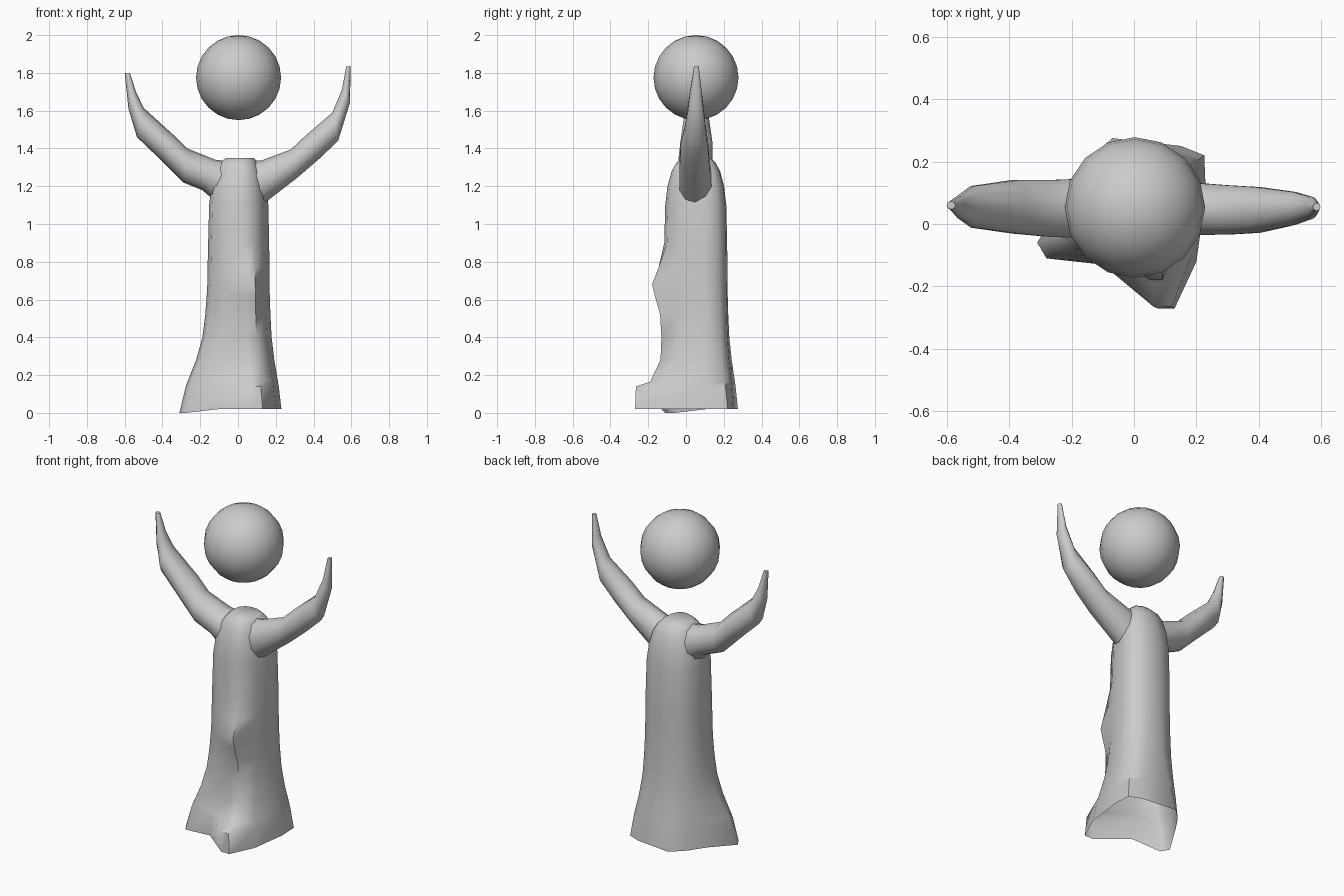
import bpy, bmesh
from math import sin, cos, pi
from mathutils import Vector

if "Cube" in bpy.data.objects:
    bpy.data.objects.remove(bpy.data.objects["Cube"])


def loft(name, rings, caps, angle=60):
    bm = bmesh.new()
    loops = [[bm.verts.new(p) for p in ring] for ring in rings]
    n = len(rings[0])
    for a, b in zip(loops, loops[1:]):
        for i in range(n):
            j = (i + 1) % n
            bm.faces.new((a[i], a[j], b[j], b[i]))
    for k in caps:
        bm.faces.new(loops[k])
    bmesh.ops.recalc_face_normals(bm, faces=bm.faces)
    me = bpy.data.meshes.new(name)
    bm.to_mesh(me)
    bm.free()
    ob = bpy.data.objects.new(name, me)
    bpy.context.collection.objects.link(ob)
    me.shade_smooth()
    bpy.ops.object.select_all(action='DESELECT')
    ob.select_set(True)
    bpy.context.view_layer.objects.active = ob
    bpy.ops.object.shade_smooth_by_angle(angle=angle * pi / 180)
    return ob


# Robe: hem outline blends into the torso outline (counter-clockwise from the right)
hem = [(.23, .10), (.225, .22), (.15, .25), (-.07, .275), (-.15, .20), (-.21, .11),
       (-.31, -.06), (-.28, -.11), (-.10, -.13), (.075, -.19), (.13, -.19), (.20, -.12)]
torso = [(.165, .10), (.155, .17), (.08, .212), (0, .218), (-.09, .20), (-.145, .13),
         (-.158, .03), (-.14, -.05), (-.07, -.095), (.02, -.115), (.09, -.10), (.14, -.02)]

# z, share of hem outline, scale, front depth along the leg (knee and foot)
rows = [(.02, 1, 1, -.27), (.14, .78, 1, -.265), (.165, .72, 1, -.19), (.28, .42, 1, -.135),
        (.40, .2, 1, -.13), (.52, .1, 1, -.137), (.62, .05, 1, -.165), (.68, .03, 1, -.18),
        (.77, .02, 1, -.145), (.90, 0, 1, None), (1.10, 0, .97, None), (1.20, 0, .9, None),
        (1.28, 0, .77, None), (1.325, 0, .62, None), (1.35, 0, .46, None)]
rings = []
for z, t, s, front in rows:
    ring = []
    for i in range(12):
        p = Vector(torso[i]).lerp(Vector(hem[i]), t)
        c = Vector((.015, .055))
        p = c + (p - c) * s
        if front is not None and i in (9, 10):
            p.y = front
        if front is not None and i == 9 and .4 < z < .8:
            p.x += .03
        ring.append((p.x, p.y, 0 if z == .02 and i in (6, 7) else z))
    rings.append(ring)
loft("robe", rings, [-1])


# Arms: each section is an ellipse between an upper and a lower edge point
def arm(name, sections):
    rings = []
    for ux, uz, lx, lz, y, w in sections:
        up, low = Vector((ux, y, uz)), Vector((lx, y, lz))
        mid, half = (up + low) / 2, (up - low) / 2
        rings.append([mid + half * cos(a) + Vector((0, w * sin(a), 0))
                      for a in [2 * pi * i / 10 for i in range(10)]])
    return loft(name, rings, [-1])


arm("left_arm", [
    (-.07, 1.335, -.12, 1.12, .05, .10), (-.12, 1.34, -.19, 1.18, .05, .10),
    (-.27, 1.40, -.29, 1.22, .05, .095), (-.34, 1.47, -.42, 1.35, .055, .09),
    (-.50, 1.615, -.535, 1.46, .055, .07), (-.54, 1.70, -.58, 1.61, .055, .037),
    (-.572, 1.80, -.60, 1.80, .06, .013)])
arm("right_arm", [
    (.07, 1.335, .12, 1.09, .05, .09), (.12, 1.335, .165, 1.13, .05, .09),
    (.28, 1.395, .32, 1.25, .045, .083), (.36, 1.47, .43, 1.345, .045, .077),
    (.50, 1.59, .53, 1.44, .05, .055), (.55, 1.71, .592, 1.64, .052, .035),
    (.573, 1.835, .597, 1.835, .055, .013)])

# Floating round head
bpy.ops.mesh.primitive_uv_sphere_add(segments=16, ring_count=12, radius=.225,
                                     location=(.003, .053, 1.775))
head = bpy.context.object
head.name = "head"
bpy.ops.object.shade_smooth()
